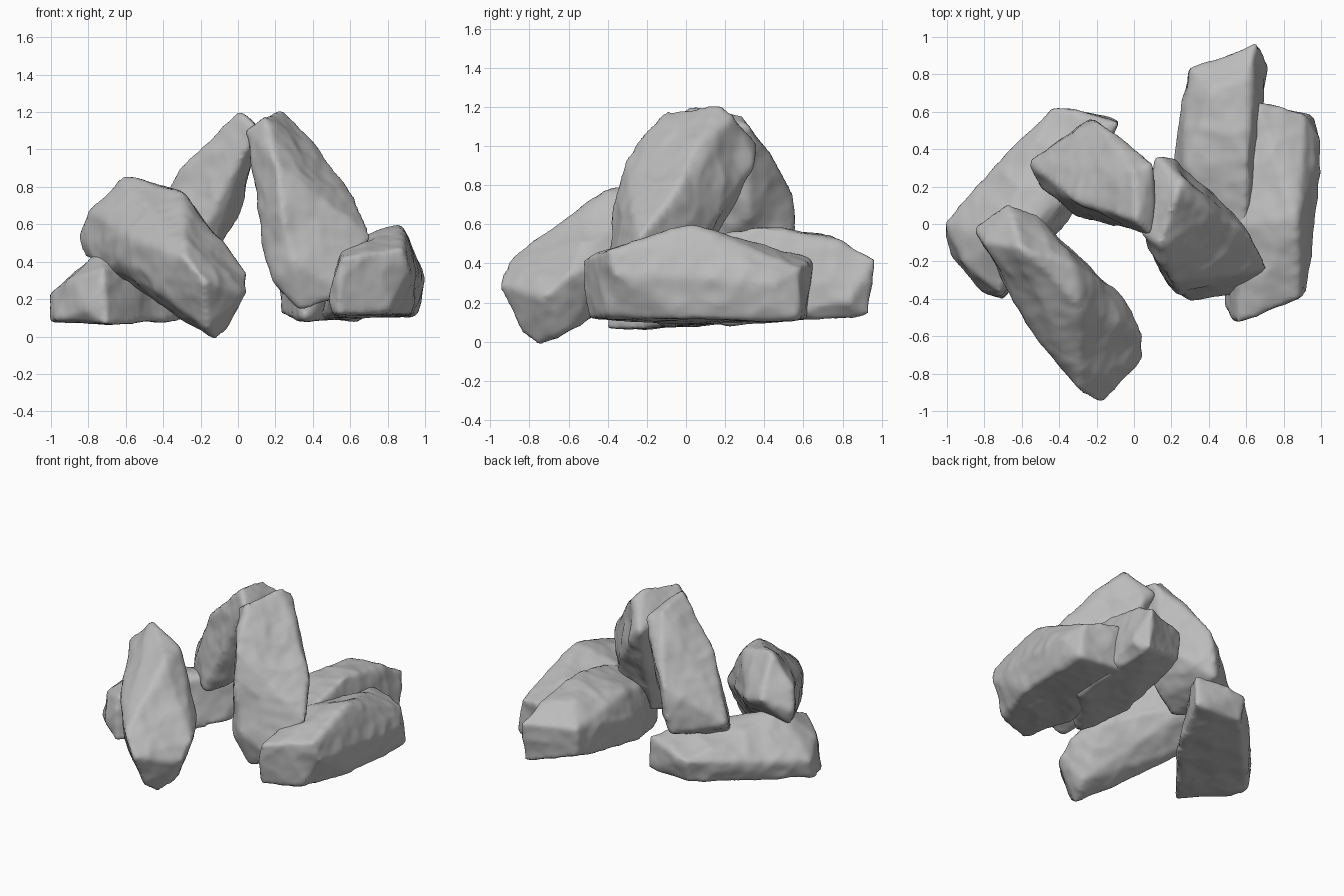
import bpy
import bmesh
from mathutils import Vector, noise

VOXEL = 0.018

default_cube = bpy.data.objects.get("Cube")
if default_cube:
    bpy.data.objects.remove(default_cube, do_unlink=True)

# One stone grey for every rock
stone = bpy.data.materials.new("stone_grey")
stone.use_nodes = True
grey = (0.5, 0.5, 0.5, 1)
stone.diffuse_color = grey
stone.node_tree.nodes["Principled BSDF"].inputs["Base Color"].default_value = grey


def weather(mesh, seed):
    """Push the surface in and out: broad hollows, chipped facets and fine grain."""
    shift = Vector((seed, seed, seed)) * 7.3
    normals = [v.normal.copy() for v in mesh.vertices]
    for vert, normal in zip(mesh.vertices, normals):
        p = vert.co + shift
        hollows = noise.noise(p * 3.5) * 0.015
        chips = (0.6 - abs(noise.noise(p * 5))) * 0.018
        grain = noise.noise(p * 15) * 0.004
        vert.co += normal * (hollows + chips + grain)


def rock(name, seed, corners):
    """Hull the corner points, round off the edges, then weather the surface."""
    bm = bmesh.new()
    for corner in corners:
        bm.verts.new(corner)
    hull = bmesh.ops.convex_hull(bm, input=bm.verts)
    loose = {g for g in hull["geom_interior"] if isinstance(g, bmesh.types.BMVert)}
    bmesh.ops.delete(bm, geom=list(loose), context="VERTS")
    bmesh.ops.recalc_face_normals(bm, faces=bm.faces)
    mesh = bpy.data.meshes.new(name)
    bm.to_mesh(mesh)
    bm.free()

    obj = bpy.data.objects.new(name, mesh)
    bpy.context.collection.objects.link(obj)
    remesh = obj.modifiers.new("even_surface", "REMESH")
    remesh.mode = "VOXEL"
    remesh.voxel_size = VOXEL
    soften = obj.modifiers.new("worn_edges", "SMOOTH")
    soften.factor = 0.5
    soften.iterations = 5

    # Bake the modifiers so the noise works on the dense surface
    graph = bpy.context.evaluated_depsgraph_get()
    baked = bpy.data.meshes.new_from_object(obj.evaluated_get(graph))
    obj.modifiers.clear()
    obj.data = baked
    bpy.data.meshes.remove(mesh)
    baked.name = name
    weather(baked, seed)
    baked.materials.clear()
    baked.materials.append(stone)
    baked.shade_smooth()
    return obj


# Long rock tilted down toward the front
rock("front_tilted_rock", 1, [
    (-.85, -.03, .53), (-.68, .1, .62), (-.6, -.13, .87), (-.32, -.22, .77),
    (-.3, -.42, .76), (.05, -.6, .34), (.04, -.73, .22), (-.18, -.96, .3),
    (-.28, -.9, .42), (-.12, -.75, -.01), (-.51, -.61, .5), (-.66, -.3, .4),
    (-.05, -.4, .4), (-.82, -.03, .43), (-.8, -.1, .67), (-.17, -.84, .05),
    (-.06, -.6, .06), (-.42, -.68, .24), (-.52, .04, .55), (-.52, -.6, .36),
])

# Flat rock on the ground under it
rock("left_base_rock", 2, [
    (-1, -.02, .09), (-1, 0, .22), (-.97, -.18, .09), (-.7, -.41, .06),
    (-.72, -.37, .36), (-.72, -.1, .47), (-.44, .58, .13), (-.44, .63, .3),
    (-.08, .55, .14), (-.08, .54, .37), (-.3, .1, .09), (-.35, .15, .42),
    (-.92, -.2, .29), (-.82, -.37, .13),
])

# Two slabs leaning against each other at the peak
rock("left_leaning_slab", 3, [
    (.01, .02, 1.2), (.1, -.06, 1.11), (.1, .32, 1.1), (0, .29, 1.16),
    (-.33, .13, .86), (-.2, .55, .75), (-.56, .33, .5), (-.5, .2, .37),
    (-.3, .05, .36), (-.15, .1, .42), (-.25, .54, .42), (0, .32, .65),
])
rock("right_leaning_slab", 4, [
    (.05, -.05, 1.1), (.14, -.1, 1.17), (.23, .17, 1.2), (.12, .36, 1),
    (.2, .36, .92), (.44, .05, 1), (.61, -.06, .75), (.71, -.24, .53),
    (.2, -.31, .93), (.13, -.2, .7), (.24, -.38, .63), (.33, -.34, .14),
    (.58, -.36, .22), (.58, -.06, .3), (.27, 0, .25), (.45, .13, .6),
    (.19, -.31, .3), (.15, -.22, .45), (.14, -.05, .75), (.26, .24, 1.15),
    (.3, -.4, .4),
])

# Two long rocks lying side by side on the ground
rock("back_base_rock", 5, [
    (.3, .82, .22), (.3, .83, .42), (.65, .94, .13), (.65, .96, .42),
    (.72, .82, .2), (.61, .35, .59), (.28, .3, .5), (.21, .3, .32),
    (.23, .2, .12), (.65, .2, .09), (.35, -.15, .09), (.33, -.1, .4),
    (.6, -.1, .48), (.42, .7, .54), (.62, .82, .5),
])
rock("right_base_rock", 6, [
    (.53, -.5, .12), (.55, -.53, .42), (.8, -.4, .13), (.88, -.4, .47),
    (.92, -.36, .34), (.96, -.05, .33), (.93, 0, .12), (1, .45, .3),
    (.95, .57, .12), (.92, .59, .38), (.87, .03, .59), (.65, .65, .42),
    (.6, .62, .12), (.45, 0, .1), (.56, 0, .5), (.49, -.42, .2),
])
